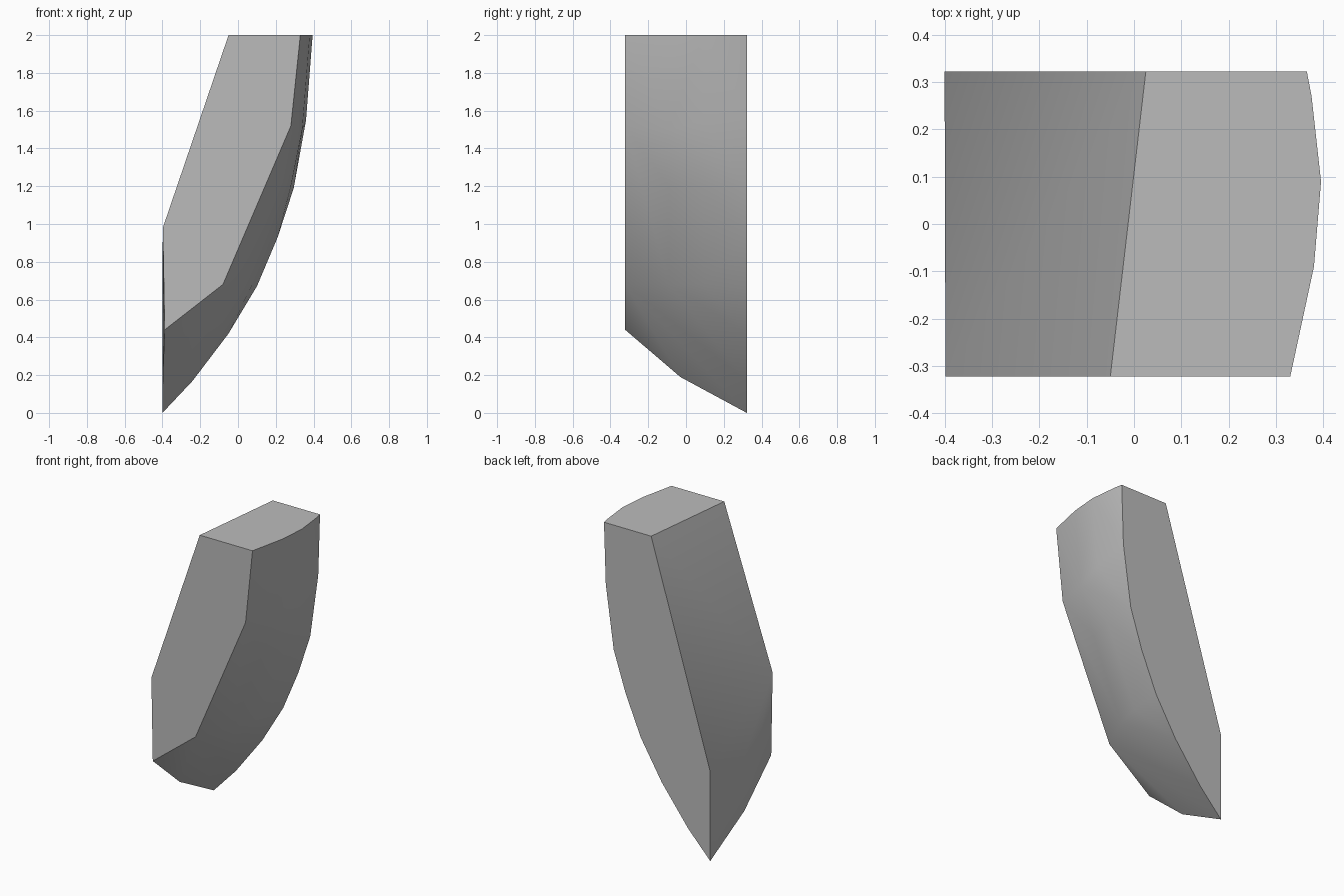
import bpy
import bmesh
import math

cube = bpy.data.objects.get("Cube")
if cube:
    bpy.data.objects.remove(cube, do_unlink=True)

# Plain grey stone
stone = bpy.data.materials.new("stone grey")
stone.use_nodes = True
grey = (0.5, 0.5, 0.5, 1)
stone.diffuse_color = grey
bsdf = next(n for n in stone.node_tree.nodes if n.type == "BSDF_PRINCIPLED")
bsdf.inputs["Base Color"].default_value = grey
bsdf.inputs["Roughness"].default_value = 0.8

# Cross-sections of the shard as (x, z) points, keyed by depth y
sections = {
    # flat front
    -0.322: [(-0.05, 2), (0.33, 2), (0.28, 1.52), (-0.08, 0.68),
             (-0.388, 0.44), (-0.398, 0.98)],
    # bulging outer skin between the flat ends
    -0.09: [(0.38, 2), (0.34, 1.5), (0.235, 1.2), (0.025, 0.68)],
    -0.03: [(-0.398, 0.19), (-0.18, 0.42)],
    0.09: [(0.395, 2), (0.36, 1.55), (0.28, 1.2), (0.075, 0.68), (-0.14, 0.42)],
    0.27: [(0.375, 2)],
    # flat back
    0.322: [(0.025, 2), (0.365, 2), (0.352, 1.6), (0.295, 1.19), (0.21, 0.93),
            (0.1, 0.67), (-0.05, 0.42), (-0.24, 0.17), (-0.4, 0), (-0.4, 0.58)],
}

# Wrap the sections in one convex skin
bm = bmesh.new()
for y, profile in sections.items():
    for x, z in profile:
        bm.verts.new((x, y, z))
hull = bmesh.ops.convex_hull(bm, input=bm.verts[:])
loose = [v for v in bm.verts if not v.link_faces]
bmesh.ops.delete(bm, geom=loose, context="VERTS")

# Merge the flat ends and top into single faces
bmesh.ops.dissolve_limit(bm, angle_limit=math.radians(0.5),
                         verts=bm.verts[:], edges=bm.edges[:])
bmesh.ops.recalc_face_normals(bm, faces=bm.faces[:])

mesh = bpy.data.meshes.new("stone_shard")
bm.to_mesh(mesh)
bm.free()
mesh.materials.append(stone)
shard = bpy.data.objects.new("stone_shard", mesh)
bpy.context.collection.objects.link(shard)

# Smooth skin with crisp rims
bpy.ops.object.select_all(action="DESELECT")
shard.select_set(True)
bpy.context.view_layer.objects.active = shard
bpy.ops.object.shade_smooth_by_angle(angle=math.radians(42))
